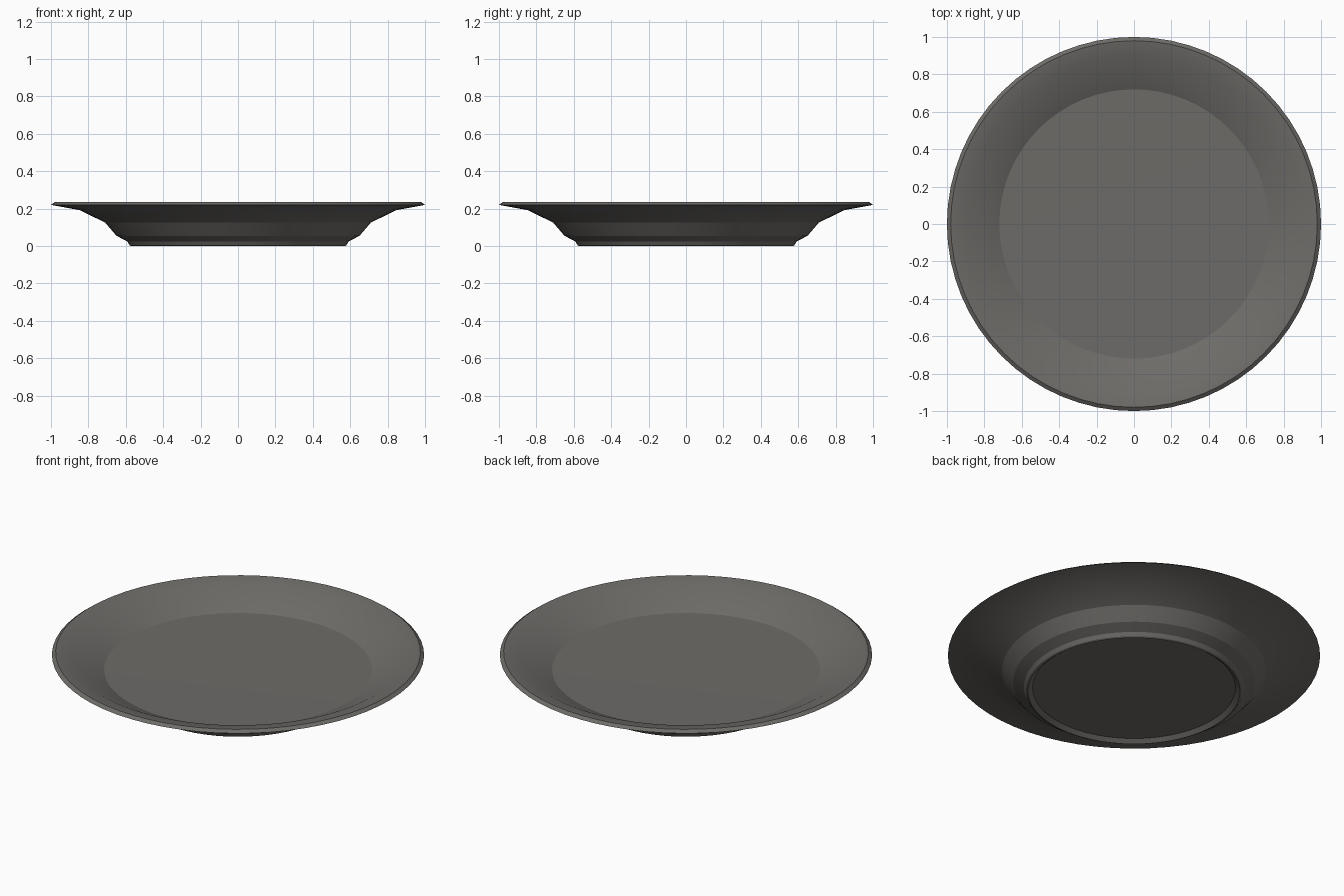
import bpy, bmesh, math

if "Cube" in bpy.data.objects:
    bpy.data.objects.remove(bpy.data.objects["Cube"])

SEG = 64

# Single flat colour
mat = bpy.data.materials.new("warm_grey_ceramic")
mat.diffuse_color = (0.155, 0.148, 0.138, 1)
mat.use_nodes = True
mat.node_tree.nodes["Principled BSDF"].inputs["Base Color"].default_value = mat.diffuse_color


def lathe(name, profile):
    """Revolve (radius, height) points around z; radius 0 makes a pole."""
    bm = bmesh.new()
    rings = []
    for r, z in profile:
        if r == 0:
            rings.append([bm.verts.new((0, 0, z))] * SEG)
        else:
            rings.append([bm.verts.new((r * math.cos(2 * math.pi * i / SEG),
                                        r * math.sin(2 * math.pi * i / SEG), z))
                          for i in range(SEG)])
    for a, b in zip(rings, rings[1:]):
        for i in range(SEG):
            j = (i + 1) % SEG
            bm.faces.new(dict.fromkeys((a[i], a[j], b[j], b[i])))
    bmesh.ops.recalc_face_normals(bm, faces=bm.faces)
    me = bpy.data.meshes.new(name)
    bm.to_mesh(me)
    bm.free()
    me.materials.append(mat)
    ob = bpy.data.objects.new(name, me)
    bpy.context.collection.objects.link(ob)
    bpy.context.view_layer.objects.active = ob
    ob.select_set(True)
    bpy.ops.object.shade_smooth_by_angle(angle=math.radians(20))
    ob.select_set(False)
    return ob


# Plate: recessed underside, foot, stepped wall, rim, sloped well, flat floor
lathe("plate", [
    (0, 0.025), (0.545, 0.02), (0.57, 0.0), (0.58, 0.005), (0.592, 0.025),
    (0.65, 0.055), (0.71, 0.125), (0.845, 0.192), (1.0, 0.22),
    (0.98, 0.235), (0.90, 0.222), (0.72, 0.132), (0, 0.13)])
